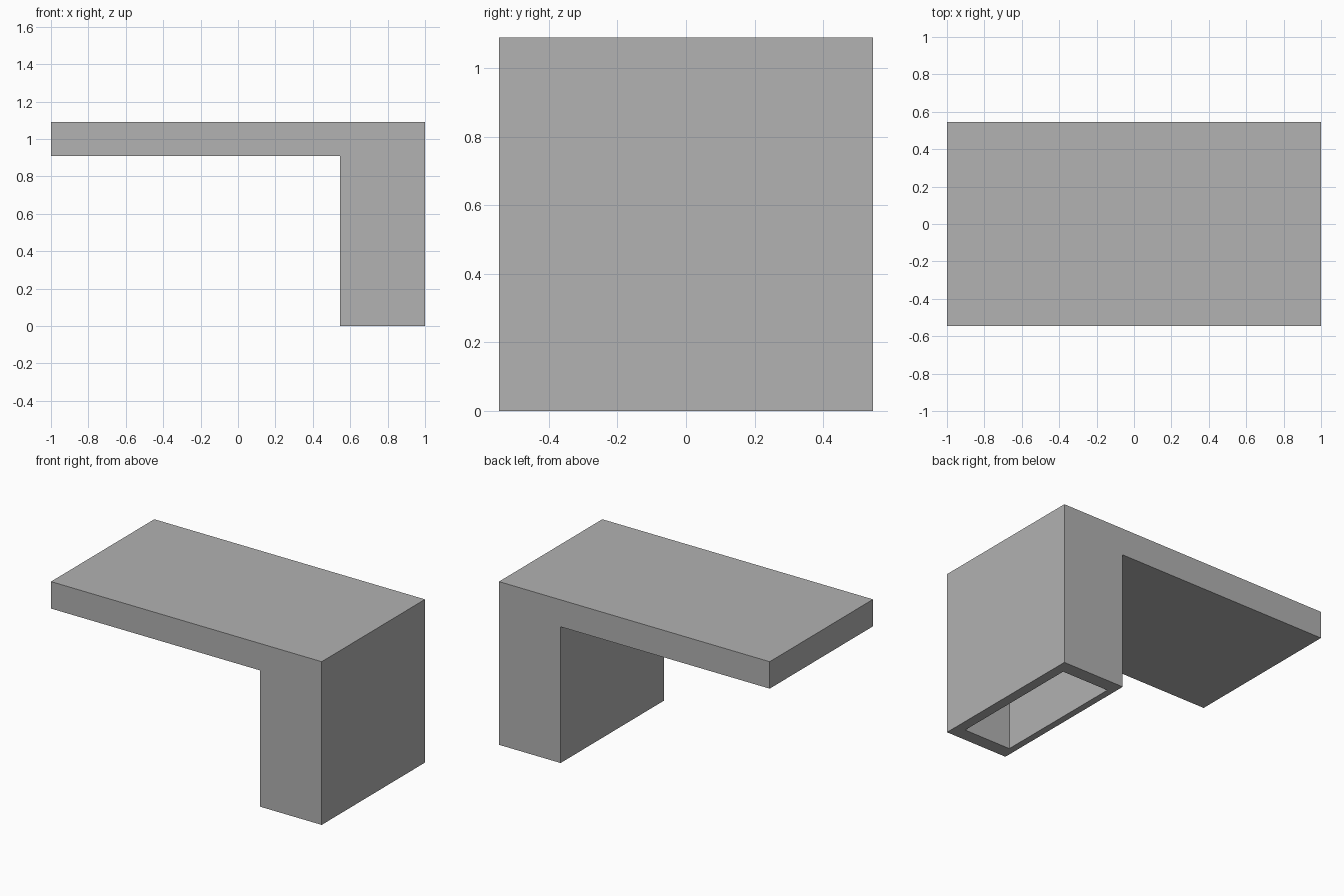
import bpy
import bmesh
from mathutils import Vector

cube = bpy.data.objects.get("Cube")
if cube:
    bpy.data.objects.remove(cube, do_unlink=True)

HALF_DEPTH = 0.545
TOP, UNDERSIDE = 1.09, 0.91
LEG_INNER, END = 0.545, 1.0

# Single grey finish
grey = bpy.data.materials.new("plain grey")
grey.use_nodes = True
color = (0.445, 0.445, 0.445, 1)
grey.diffuse_color = color
grey.node_tree.nodes["Principled BSDF"].inputs["Base Color"].default_value = color

# L-shaped profile: slab with a wide leg at one end
profile = [(-END, UNDERSIDE), (LEG_INNER, UNDERSIDE), (LEG_INNER, 0),
           (END, 0), (END, TOP), (-END, TOP)]
bm = bmesh.new()
front = bm.faces.new([bm.verts.new((x, -HALF_DEPTH, z)) for x, z in profile])
back = bmesh.ops.extrude_face_region(bm, geom=[front])["geom"]
bmesh.ops.translate(bm, vec=(0, 2 * HALF_DEPTH, 0),
                    verts=[g for g in back if isinstance(g, bmesh.types.BMVert)])
bmesh.ops.recalc_face_normals(bm, faces=bm.faces)

# Hollow inside the leg, open at the bottom
base = min(bm.faces, key=lambda f: f.calc_center_median().z)
bmesh.ops.inset_individual(bm, faces=[base], thickness=0.05)
middle = base.calc_center_median()
for v in base.verts:
    v.co.x = 0.59 if v.co.x < middle.x else 0.934
    v.co.y = 0.455 if v.co.y > 0 else -0.455
hollow = bmesh.ops.extrude_discrete_faces(bm, faces=[base])["faces"][0]
bmesh.ops.translate(bm, vec=Vector((0, 0, UNDERSIDE)), verts=hollow.verts)

mesh = bpy.data.meshes.new("bench_slab_and_hollow_leg")
bm.to_mesh(mesh)
bm.free()
mesh.materials.append(grey)
bench = bpy.data.objects.new("bench_slab_and_hollow_leg", mesh)
bpy.context.collection.objects.link(bench)
